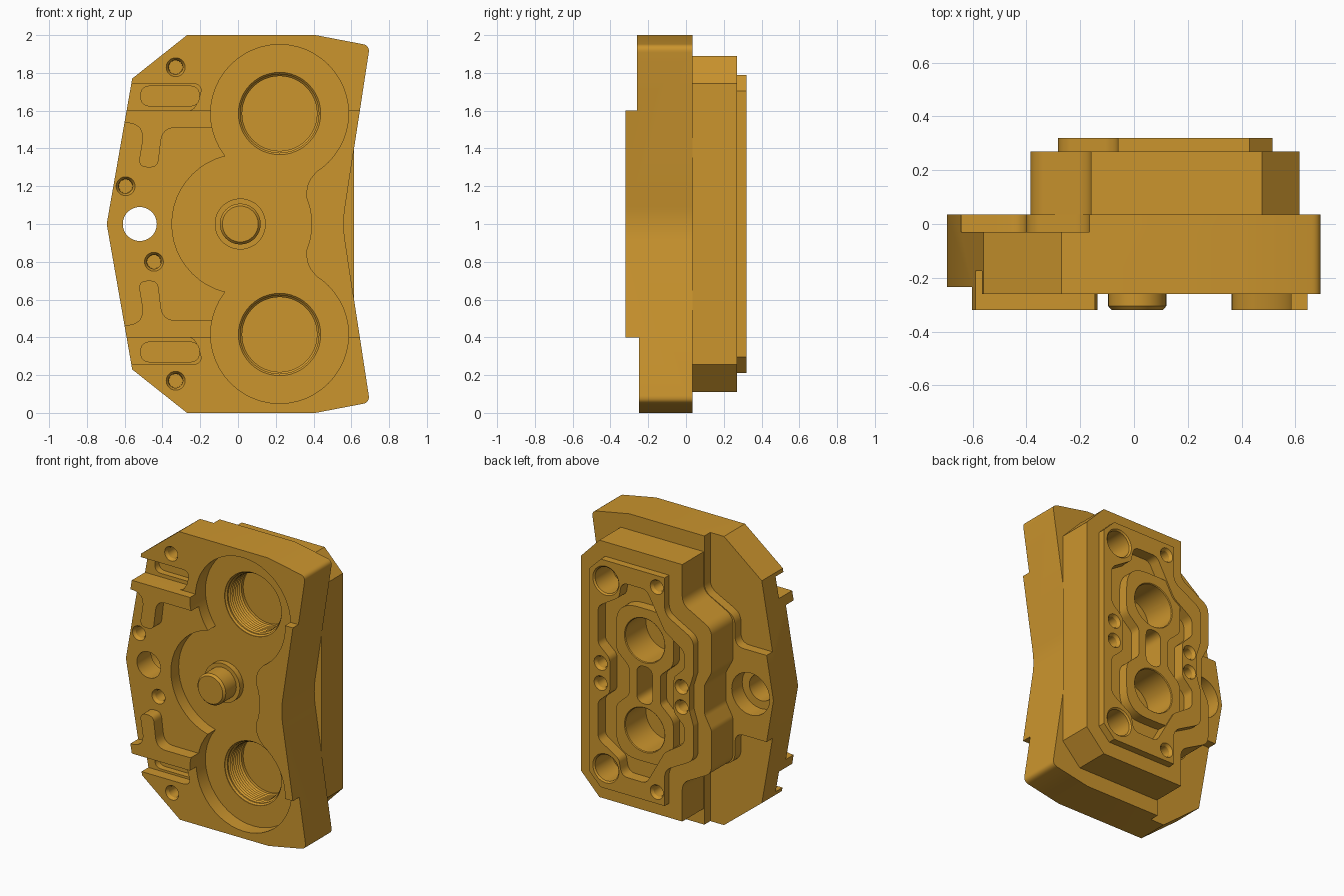
import bpy, bmesh
from math import pi, sin, cos, tan
from mathutils import Vector

cube = bpy.data.objects.get("Cube")
if cube:
    bpy.data.objects.remove(cube, do_unlink=True)

bronze = bpy.data.materials.new("golden_bronze")
bronze.use_nodes = True
COLOR = (0.6, 0.3, 0.027, 1)
bronze.diffuse_color = COLOR
bronze.node_tree.nodes["Principled BSDF"].inputs["Base Color"].default_value = COLOR


def to_object(name, bm):
    bmesh.ops.recalc_face_normals(bm, faces=bm.faces)
    mesh = bpy.data.meshes.new(name)
    bm.to_mesh(mesh)
    bm.free()
    mesh.materials.append(bronze)
    ob = bpy.data.objects.new(name, mesh)
    bpy.context.collection.objects.link(ob)
    return ob


def rounded(corners, steps=8):
    """Turn (x, z[, radius]) corners into an outline with filleted corners."""
    out = []
    for i, c in enumerate(corners):
        p = Vector(c[:2])
        if len(c) < 3:
            out.append(p)
            continue
        a = Vector(corners[i - 1][:2]) - p
        b = Vector(corners[(i + 1) % len(corners)][:2]) - p
        t = min(c[2] / tan(a.angle(b) / 2), a.length * 0.49, b.length * 0.49)
        a, b = p + a.normalized() * t, p + b.normalized() * t
        for k in range(steps + 1):
            u = k / steps
            out.append(a * (1 - u) ** 2 + p * 2 * u * (1 - u) + b * u * u)
    return out


def flip(corners):
    """Mirror corners about the mid height z = 1."""
    return [(c[0], 2 - c[1], *c[2:]) for c in reversed(corners)]


def both(half):
    """Close an upper half outline with its mirror image."""
    return half + flip([c for c in half if c[1] != 1])


def prism(name, corners, y0, y1):
    bm = bmesh.new()
    face = bm.faces.new([bm.verts.new((p.x, y0, p.y)) for p in rounded(corners)])
    new = bmesh.ops.extrude_face_region(bm, geom=[face])["geom"]
    verts = [v for v in new if isinstance(v, bmesh.types.BMVert)]
    bmesh.ops.translate(bm, verts=verts, vec=(0, y1 - y0, 0))
    return to_object(name, bm)


def lathe(name, x, z, profile, n=48):
    """Solid turned about a line along y; profile is (radius, y)."""
    bm = bmesh.new()
    rings = [[bm.verts.new((x + r * cos(2 * pi * i / n), y, z + r * sin(2 * pi * i / n)))
              for i in range(n)] for r, y in profile]
    for a, b in zip(rings, rings[1:]):
        for i in range(n):
            j = (i + 1) % n
            bm.faces.new((a[i], a[j], b[j], b[i]))
    bm.faces.new(rings[0])
    bm.faces.new(rings[-1])
    return to_object(name, bm)


def box(x0, x1, z0, z1, *r):
    return [(x0, z0, *r), (x1, z0, *r), (x1, z1, *r), (x0, z1, *r)]


def cut(target, cutter):
    cutter.hide_render = True
    mod = target.modifiers.new("cut", "BOOLEAN")
    mod.operation, mod.solver, mod.object = "DIFFERENCE", "EXACT", cutter
    with bpy.context.temp_override(object=target, active_object=target):
        bpy.ops.object.modifier_apply(modifier=mod.name)
    bpy.data.objects.remove(cutter, do_unlink=True)


def cut_prism(target, corners, y0, y1):
    cut(target, prism("cutter", corners, y0, y1))


def cut_lathe(target, x, z, profile):
    cut(target, lathe("cutter", x, z, profile))


def screw_hole(target, x, z, y, inward):
    """Small countersunk blind hole starting on the surface at y."""
    cut_lathe(target, x, z, [(0.05, y - 0.05 * inward), (0.05, y),
                             (0.038, y + 0.02 * inward), (0.036, y + 0.12 * inward)])


# Main plate
FRONT, BACK = -0.32, 0.035
plate = prism("main_plate", both([
    (-0.695, 1), (-0.56, 1.77), (-0.27, 2), (0.41, 2),
    (0.698, 1.945, 0.04), (0.553, 1, 0.6)]), FRONT, BACK)

# Lower end faces, and the sunken middle left between the two tabs
cut_prism(plate, box(-1, 1, 1.6, 2.2), -0.5, -0.26)
cut_prism(plate, box(-1, 1, -0.2, 0.4), -0.5, -0.25)
cut_prism(plate, both([
    (0.1, 1.4), (-0.08, 1.4), (-0.11, 1.51, 0.06), (-0.4, 1.51, 0.08), (-0.425, 1.3, 0.045),
    (-0.53, 1.3, 0.045), (-0.49, 1.535, 0.09), (-0.8, 1.535)]), -0.5, -0.235)

# Three-lobed front pocket
FLOOR = -0.15
for x, z, r in ((0.22, 1.585, 0.365), (0.22, 0.415, 0.365), (0.02, 1, 0.37)):
    cut_lathe(plate, x, z, [(r, -0.5), (r, FLOOR)])
cut_prism(plate, both([(0.1, 1.4), (0.475, 1.335), (0.36, 1.22, 0.15), (0.37, 1)]), -0.5, FLOOR)

# Threaded large bores in the pocket floor
thread = [(0.218, -0.2), (0.218, -0.145), (0.208, -0.135)]
for k in range(7):
    thread += [(0.208, -0.125 + k * 0.02), (0.198, -0.115 + k * 0.02)]
thread.append((0.198, 0.025))
for z in (1.585, 0.415):
    cut_lathe(plate, 0.22, z, thread)

# Side grooves with a deeper slot, and the stepped back corners
groove = [(-0.8, 1.6), (-0.235, 1.6, 0.05), (-0.175, 1.745, 0.07), (-0.8, 1.745)]
slot = box(-0.515, -0.205, 1.625, 1.73, 0.052)
step = [(-0.165, 2.2), (-0.165, 1.62, 0.09), (-0.4, 1.5, 0.09), (-0.4, 1.3, 0.07),
        (-0.9, 1.3), (-0.9, 2.2)]
for turn in (list, flip):
    cut_prism(plate, turn(groove), -0.5, -0.175)
    cut_prism(plate, turn(slot), -0.5, -0.13)
    cut_prism(plate, turn(step), -0.03, 0.2)

# Screw holes and the through hole with its counterbore
for x, z, y in ((-0.33, 1.83, -0.26), (-0.33, 0.17, -0.25),
                (-0.595, 1.2, -0.235), (-0.445, 0.8, -0.235)):
    screw_hole(plate, x, z, y, 1)
cut_lathe(plate, -0.52, 1, [(0.09, -0.5), (0.09, 0.2)])
cut_lathe(plate, -0.52, 1, [(0.145, -0.08), (0.145, 0.2)])

# Centre post with collar
lathe("centre_post", 0.012, 1, [
    (0.135, FLOOR - 0.001), (0.135, -0.19), (0.108, -0.19), (0.108, -0.305), (0.095, FRONT)])

# Back block and the raised rim on top of it
block = prism("back_block", both([
    (0.615, 1.745), (0.475, 1.89), (-0.16, 1.89), (-0.16, 1.62, 0.09),
    (-0.385, 1.5, 0.09), (-0.385, 1.2, 0.08), (-0.33, 1.1, 0.08)]), BACK, 0.27)
rim = prism("back_rim", both([
    (0.515, 1.705), (0.43, 1.79), (-0.06, 1.79), (-0.06, 1.54, 0.09),
    (-0.282, 1.42, 0.09), (-0.282, 1.18, 0.08), (-0.25, 1.08, 0.08)]), 0.27, 0.32)

# Recess in the back with notches around the screw pairs
recess = both([
    (0.36, 1.12, 0.06), (0.45, 1.2, 0.06), (0.45, 1.46, 0.06), (0.29, 1.56, 0.05),
    (0.27, 1.67, 0.06), (0.08, 1.67, 0.06), (-0.06, 1.42, 0.08),
    (-0.21, 1.32, 0.07), (-0.21, 1.2, 0.05), (-0.13, 1.12, 0.05)])
cut_prism(rim, recess, 0.2, 0.4)
cut_prism(block, recess, 0.24, 0.4)

# Double boss inside the recess
boss = prism("double_boss", both([
    (-0.02, 1, 0.3), (-0.02, 1.1, 0.05), (-0.12, 1.19, 0.09), (-0.12, 1.53, 0.2),
    (0.32, 1.53, 0.2), (0.32, 1.19, 0.09), (0.22, 1.1, 0.05), (0.22, 1, 0.3)][1:-1]),
    0.238, 0.31)
pill = box(0.04, 0.16, 0.87, 1.13, 0.059)
for part in (boss, block):
    for z in (1.31, 0.69):
        cut_lathe(part, 0.1, z, [(0.15, 0.08), (0.15, 0.305), (0.16, 0.315), (0.16, 0.4)])
    cut_prism(part, pill, 0.14, 0.4)

# Corner bores and small screw holes in the rim
for part in (rim, block):
    for z in (1.65, 0.35):
        cut_lathe(part, 0.39, z, [(0.09, 0.12), (0.09, 0.31), (0.1, 0.32), (0.1, 0.4)])
    for x, z in ((-0.0, 1.71), (0.0, 0.29), (0.43, 1.07), (0.43, 0.93),
                 (-0.19, 1.07), (-0.19, 0.93)):
        screw_hole(part, x, z, 0.32, -1)

# Smooth the round walls, keep the edges sharp
bpy.ops.object.select_all(action="DESELECT")
for ob in bpy.context.scene.objects:
    if ob.type == "MESH" and bronze.name in ob.data.materials:
        ob.select_set(True)
        bpy.context.view_layer.objects.active = ob
bpy.ops.object.shade_smooth_by_angle(angle=0.5)
